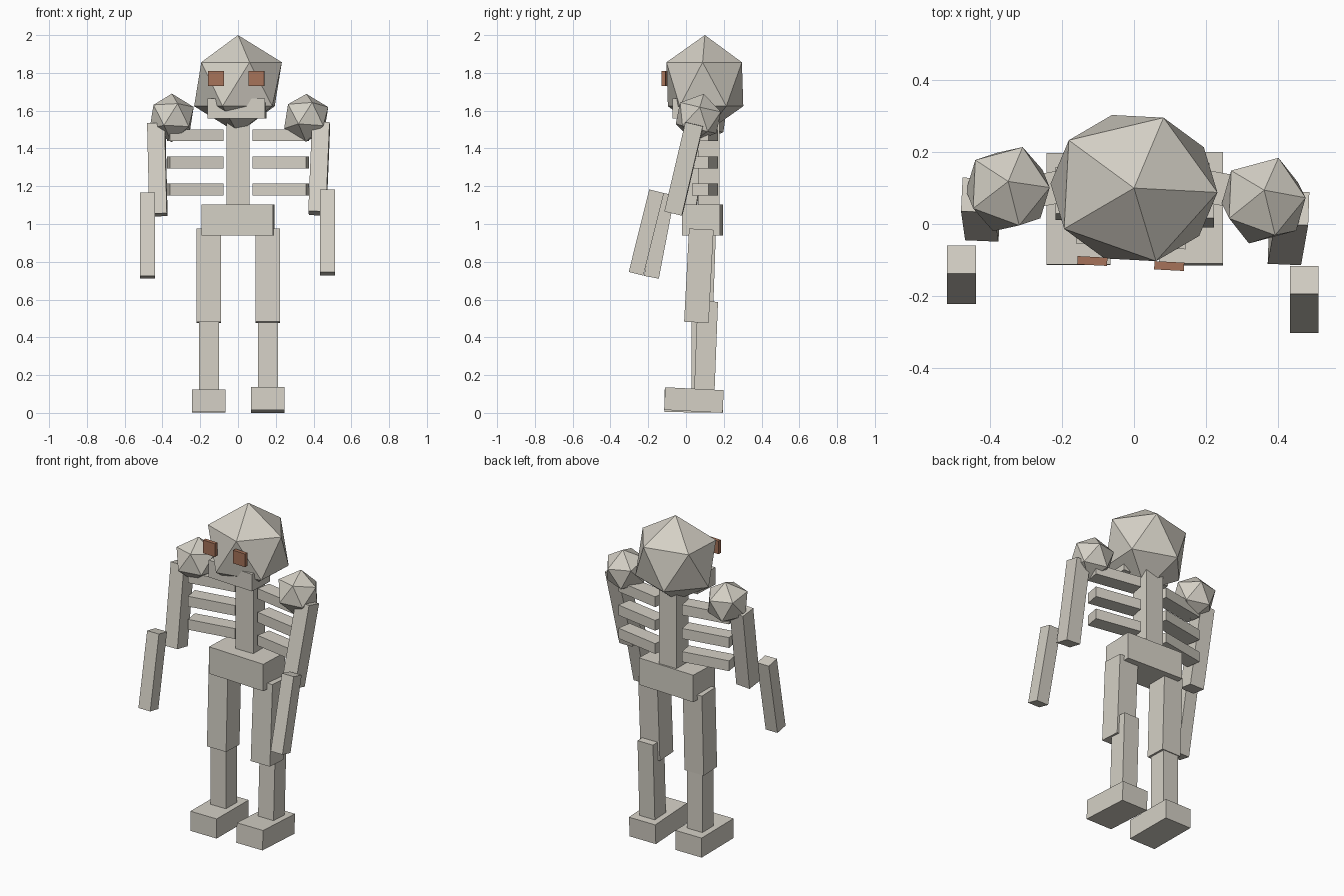
import bpy
from math import radians
from mathutils import Matrix

if "Cube" in bpy.data.objects:
    bpy.data.objects.remove(bpy.data.objects["Cube"])


def make_material(name, colour):
    mat = bpy.data.materials.new(name)
    mat.use_nodes = True
    mat.diffuse_color = colour
    mat.node_tree.nodes["Principled BSDF"].inputs["Base Color"].default_value = colour
    return mat


BONE = make_material("pale bone", (0.66, 0.63, 0.56, 1))
RUST = make_material("rust brown", (0.38, 0.17, 0.10, 1))


def finish(name, size, tilt, mat):
    """Name, scale and colour the active object; tilt is in degrees."""
    obj = bpy.context.object
    obj.name = obj.data.name = name
    obj.scale = size
    obj.rotation_euler = [radians(a) for a in tilt]
    obj.data.materials.append(mat)
    return obj


def box(name, centre, size, tilt=(0, 0, 0), mat=BONE):
    bpy.ops.mesh.primitive_cube_add(size=1, location=centre)
    return finish(name, size, tilt, mat)


def ball(name, centre, size, tilt=(0, 0, 0), mat=BONE):
    bpy.ops.mesh.primitive_ico_sphere_add(subdivisions=1, radius=1, location=centre)
    return finish(name, size, tilt, mat)


# Head, jaw and eyes, turned slightly to one side
HEAD_YAW = -3
ball("head", (0, 0.1, 1.74), (0.26, 0.235, 0.26), (0, 0, HEAD_YAW))
box("jaw", (-0.005, 0.02, 1.612), (0.305, 0.165, 0.105), (0, 0, HEAD_YAW))
box("right_eye", (-0.116, -0.103, 1.77), (0.083, 0.023, 0.08), (0, 0, HEAD_YAW), RUST)
box("left_eye", (0.098, -0.117, 1.77), (0.083, 0.023, 0.08), (0, 0, HEAD_YAW), RUST)

# Spine and pelvis
YAW = -2.5
box("spine", (0, 0.12, 1.32), (0.12, 0.115, 0.48))
box("pelvis", (0, 0.088, 1.022), (0.38, 0.2, 0.165), (0, 0, YAW))

# Ribs sweep forward on both sides
for side, label in ((1, "left"), (-1, "right")):
    for row, z in enumerate((1.47, 1.325, 1.183), 1):
        box(f"{label}_rib_{row}", (side * 0.226, 0.1, z), (0.289, 0.09, 0.063),
            (0, 0, -10 * side))

# Shoulders and arms, swung forward by different amounts
ball("left_shoulder", (0.361, 0.065, 1.562), (0.13, 0.13, 0.13), (-13, 0, YAW))
ball("right_shoulder", (-0.351, 0.097, 1.562), (0.13, 0.13, 0.13), (-9.5, 0, YAW))
ARM = (0.093, 0.095, 0.486)
box("left_upper_arm", (0.43, -0.011, 1.293), ARM, (-13.3, 1.8, YAW))
box("right_upper_arm", (-0.427, 0.04, 1.288), ARM, (-9.5, -1.8, YAW))
FOREARM = (0.08, 0.08, 0.45)
box("left_forearm", (0.474, -0.21, 0.955), FOREARM, (-14, 0, 0))
box("right_forearm", (-0.48, -0.141, 0.939), FOREARM, (-10.8, 0, 0))

# Legs and feet
THIGH = (0.13, 0.13, 0.494)
box("left_thigh", (0.158, 0.068, 0.726), THIGH, (-3, 0, 0))
box("right_thigh", (-0.154, 0.085, 0.726), THIGH, (-2, 0, 0))
SHIN = (0.105, 0.108, 0.49)
box("left_shin", (0.158, 0.106, 0.345), SHIN, (-2.2, 0, 0))
box("right_shin", (-0.154, 0.082, 0.345), SHIN)
FOOT = (0.178, 0.31, 0.12)
box("left_foot", (0.158, 0.042, 0.068), FOOT, (-2.9, 0, 0))
box("right_foot", (-0.155, 0.042, 0.063), FOOT, (-0.4, 0, 0))
